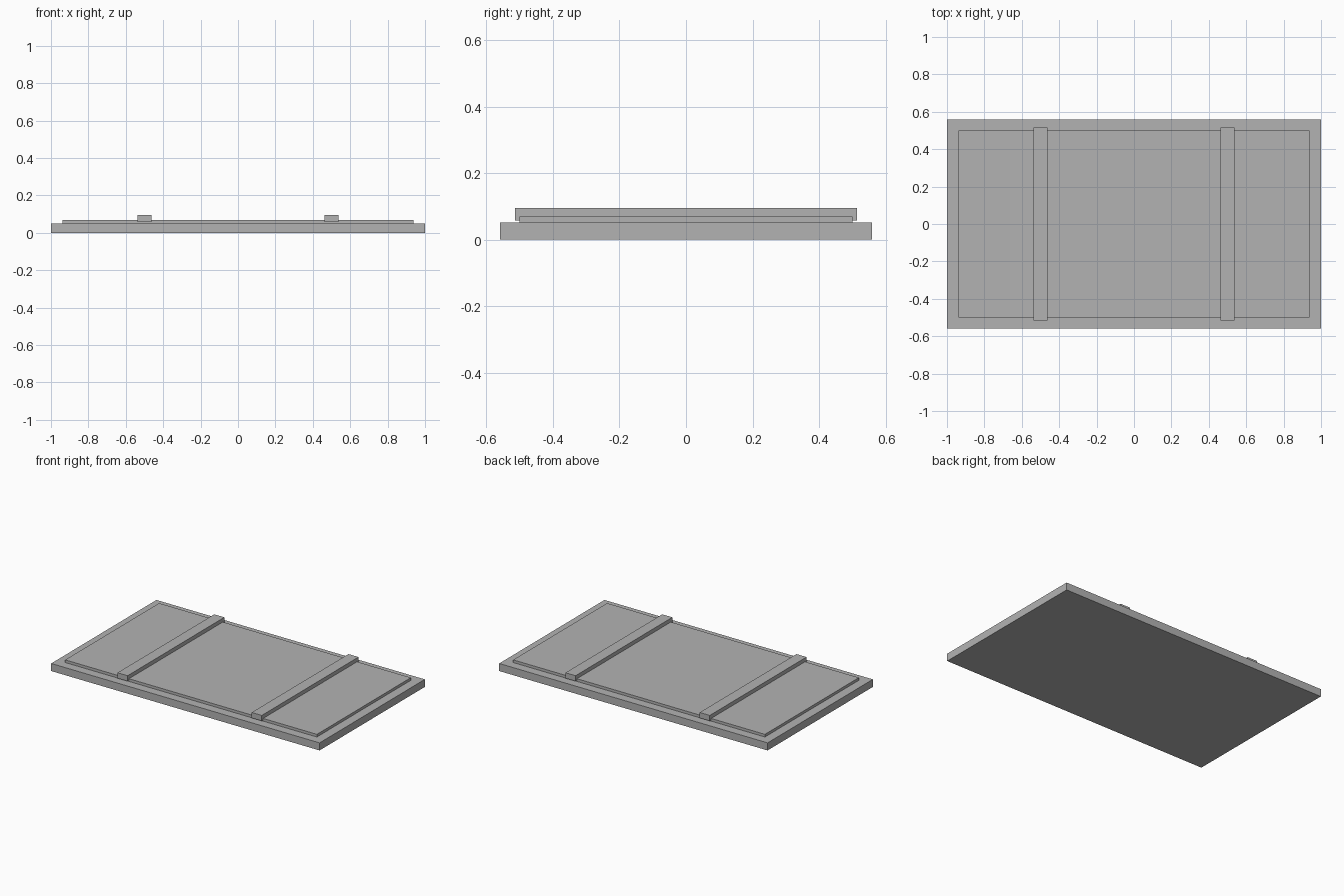
import bpy

cube = bpy.data.objects.get("Cube")
if cube:
    bpy.data.objects.remove(cube, do_unlink=True)

# Single grey finish
grey = bpy.data.materials.new("plain grey")
grey.use_nodes = True
colour = (0.45, 0.45, 0.45, 1)
grey.diffuse_color = colour
grey.node_tree.nodes["Principled BSDF"].inputs["Base Color"].default_value = colour


def box(name, x, width, depth, bottom, top):
    """Add a box centred on y = 0, spanning bottom to top."""
    bpy.ops.mesh.primitive_cube_add(size=1, location=(x, 0, (bottom + top) / 2))
    part = bpy.context.object
    part.name = name
    part.scale = (width, depth, top - bottom)
    bpy.ops.object.transform_apply(location=False, rotation=False, scale=True)
    part.data.materials.append(grey)
    return part


# Base slab and the thin raised panel on it
box("base_slab", 0, 2, 1.12, 0, 0.051)
box("raised_panel", 0, 1.876, 1.0, 0.051, 0.069)

# Two cross battens, set into the panel and overhanging its long edges
for side, x in (("right", -0.5), ("left", 0.5)):
    box(side + "_batten", x, 0.075, 1.03, 0.058, 0.095)
